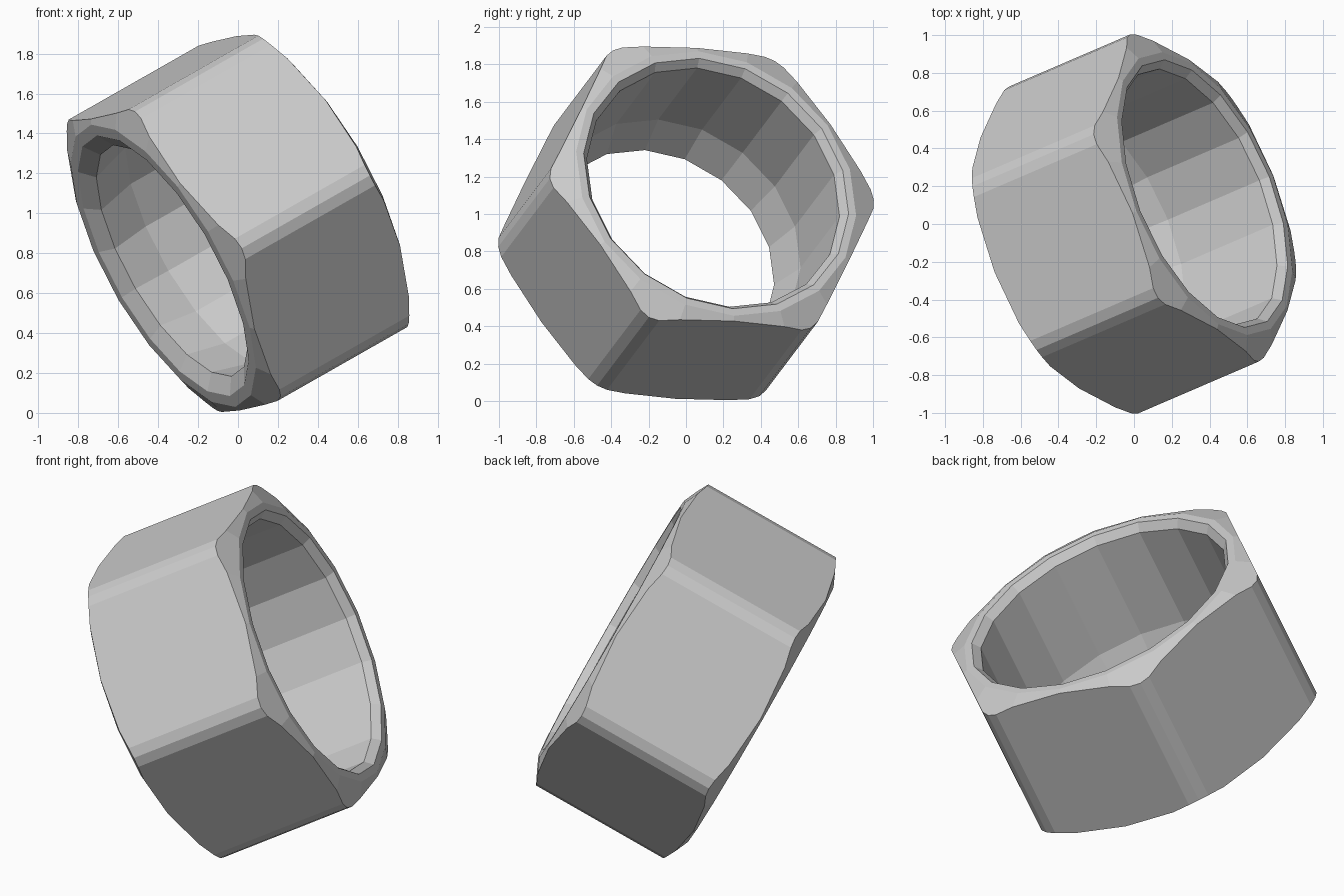
import bpy, bmesh, math
from mathutils import Vector, Matrix

if "Cube" in bpy.data.objects:
    bpy.data.objects.remove(bpy.data.objects["Cube"])

# tilted frame: nut axis and the direction of one hex corner
axis = Vector((0.814, 0.35, 0.463)).normalized()
corner = Vector((0.33, -0.845, 0.055))
corner = (corner - axis * corner.dot(axis)).normalized()
side = axis.cross(corner)
frame = Matrix((corner, side, axis)).transposed().to_4x4()
frame.translation = (0, 0, 0.95)


def skin(name, rings, closed):
    """Join equal rings of points into a solid."""
    bm = bmesh.new()
    vs = [[bm.verts.new(p) for p in ring] for ring in rings]
    n = len(vs[0])
    for k in range(len(vs) if closed else len(vs) - 1):
        a, b = vs[k], vs[(k + 1) % len(vs)]
        for i in range(n):
            j = (i + 1) % n
            bm.faces.new((a[i], a[j], b[j], b[i]))
    if not closed:
        bm.faces.new(vs[0])
        bm.faces.new(vs[-1])
    bmesh.ops.recalc_face_normals(bm, faces=bm.faces)
    me = bpy.data.meshes.new(name)
    bm.to_mesh(me)
    bm.free()
    ob = bpy.data.objects.new(name, me)
    bpy.context.collection.objects.link(ob)
    ob.matrix_world = frame
    return ob


# hex prism with slightly eased corners
outline = []
for i in range(6):
    for off, r in ((-3.6, 0.922), (0, 0.932), (3.6, 0.922)):
        a = math.radians(60 * i + off)
        outline.append((r * math.cos(a), r * math.sin(a)))
nut = skin("hex_nut", [[(x, y, z) for x, y in outline] for z in (-0.7, 0.7)], False)

# turned shape: stepped bore, countersinks and end chamfers
profile = [(0.655, -0.405), (0.738, -0.46), (0.80, -0.46), (1.2, -0.28),
           (1.2, 0.28), (0.80, 0.46), (0.757, 0.46), (0.722, 0.415), (0.722, -0.18)]
N = 18
rings = []
for r, z in profile:
    angs = [math.radians(360 / N * (i + 0.5)) for i in range(N)]
    rings.append([(r * math.cos(a), r * math.sin(a), z) for a in angs])
cutter = skin("turned_cutter", rings, True)
cutter.hide_render = True
cutter.hide_set(True)

mod = nut.modifiers.new("turned", 'BOOLEAN')
mod.operation = 'INTERSECT'
mod.solver = 'EXACT'
mod.object = cutter
bpy.context.view_layer.objects.active = nut
bpy.ops.object.modifier_apply(modifier=mod.name)
bpy.data.objects.remove(cutter)
